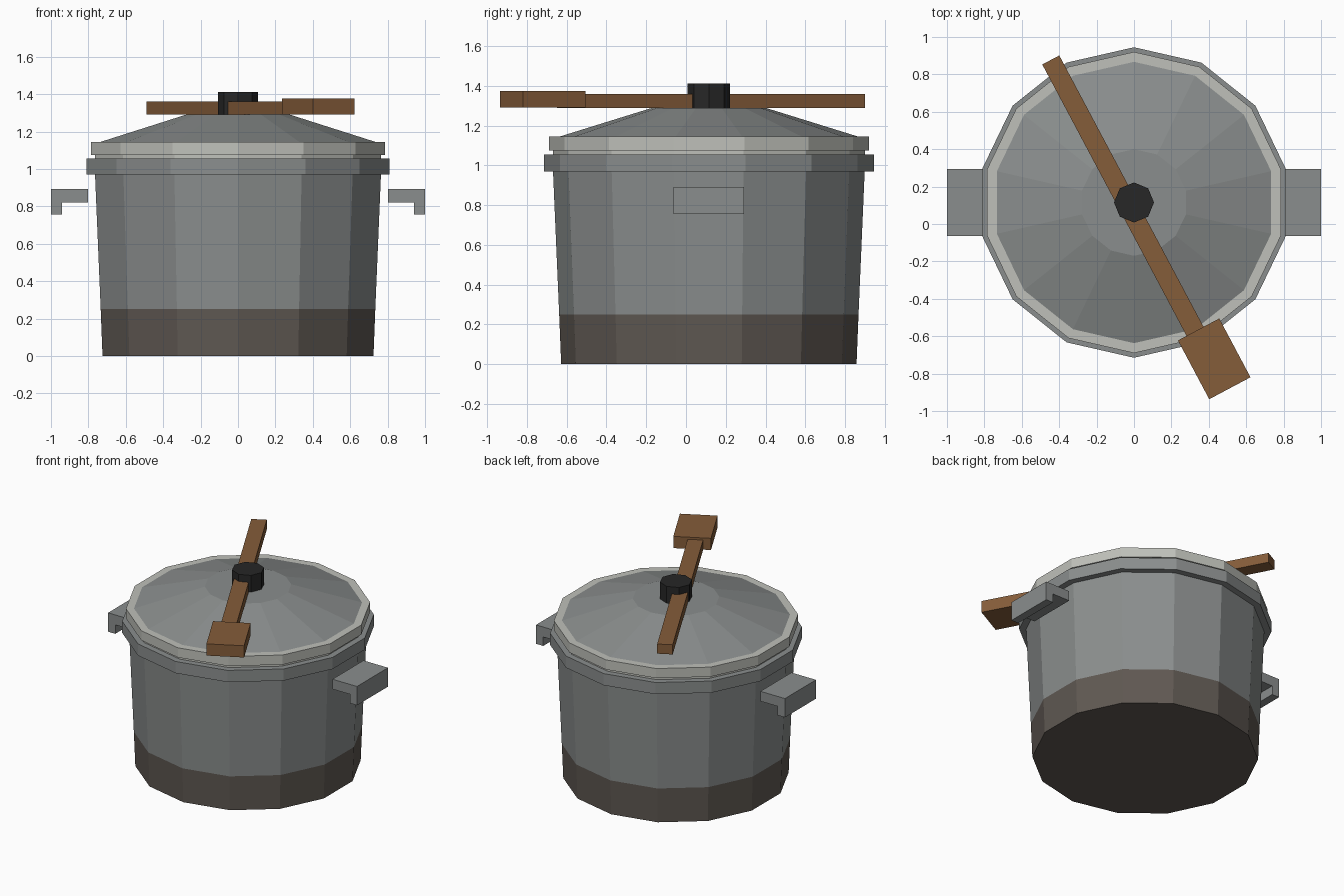
import bpy, bmesh, math
from mathutils import Matrix

if "Cube" in bpy.data.objects:
    bpy.data.objects.remove(bpy.data.objects["Cube"])

CY = 0.115  # pot axis in y


def material(name, rgb):
    m = bpy.data.materials.new(name)
    m.diffuse_color = (*rgb, 1)
    m.use_nodes = True
    m.node_tree.nodes["Principled BSDF"].inputs["Base Color"].default_value = m.diffuse_color
    return m


STEEL = material("steel", (0.255, 0.27, 0.268))
LIGHT = material("light steel", (0.52, 0.53, 0.49))
SOOT = material("sooty base", (0.115, 0.098, 0.085))
WOOD = material("wood", (0.235, 0.109, 0.042))
BLACK = material("black knob", (0.02, 0.02, 0.02))


def finish(name, bm, mats):
    bmesh.ops.recalc_face_normals(bm, faces=bm.faces)
    me = bpy.data.meshes.new(name)
    bm.to_mesh(me)
    bm.free()
    for m in mats:
        me.materials.append(m)
    ob = bpy.data.objects.new(name, me)
    bpy.context.collection.objects.link(ob)
    return ob


def lathe(name, profile, mats, sides=14):
    """Closed faceted solid from (radius, z) rings around the pot axis."""
    bm = bmesh.new()
    rings = []
    for r, z in profile:
        angles = [math.pi / 2 + i * math.tau / sides for i in range(sides)]
        rings.append([bm.verts.new((r * math.cos(a), CY + r * math.sin(a), z)) for a in angles])
    for lo, hi in zip(rings, rings[1:]):
        for i in range(sides):
            j = (i + 1) % sides
            bm.faces.new((lo[i], lo[j], hi[j], hi[i]))
    bm.faces.new(rings[0])
    bm.faces.new(rings[-1])
    return finish(name, bm, mats)


def box(name, size, center, mat, turn=0):
    bm = bmesh.new()
    bmesh.ops.create_cube(bm, size=1, matrix=Matrix.Translation(center)
                          @ Matrix.Rotation(turn, 4, 'Z') @ Matrix.Diagonal((*size, 1)))
    return finish(name, bm, [mat])


# Pot body with a sooty lower band
pot = lathe("pot_body", [(0.743, 0), (0.753, 0.25), (0.784, 0.97)], [STEEL, SOOT])
for f in pot.data.polygons:
    if f.center.z < 0.2:
        f.material_index = 1

# Rim, lid edge and sloped lid
lathe("pot_rim", [(0.83, 0.97), (0.83, 1.055)], [STEEL])
lathe("lid_seat", [(0.785, 1.055), (0.785, 1.075)], [LIGHT])
lathe("lid_edge", [(0.805, 1.075), (0.805, 1.145)], [LIGHT])
lathe("lid_cone", [(0.752, 1.145), (0.285, 1.29)], [STEEL])
lathe("lid_knob", [(0.107, 1.29), (0.107, 1.412)], [BLACK], sides=8)

# Side handles: L-shaped profile extruded along y, mirrored
PROFILE = [(0.803, 0.82), (0.803, 0.892), (1, 0.892), (1, 0.755), (0.942, 0.755), (0.942, 0.82)]
for side, name in ((1, "right_handle"), (-1, "left_handle")):
    bm = bmesh.new()
    face = bm.faces.new([bm.verts.new((side * x, CY - 0.178, z)) for x, z in PROFILE])
    out = bmesh.ops.extrude_face_region(bm, geom=[face])
    bmesh.ops.translate(bm, vec=(0, 0.356, 0),
                        verts=[v for v in out["geom"] if isinstance(v, bmesh.types.BMVert)])
    finish(name, bm, [STEEL])

# Wooden spoon lying across the lid
TURN = math.radians(28)
DX, DY = math.sin(TURN), -math.cos(TURN)
box("spoon_shaft", (0.103, 1.7, 0.07), (-0.445 + 0.85 * DX, 0.877 + 0.85 * DY, 1.325), WOOD, TURN)
box("spoon_head", (0.25, 0.356, 0.085), (0.429, -0.721, 1.333), WOOD, TURN)
